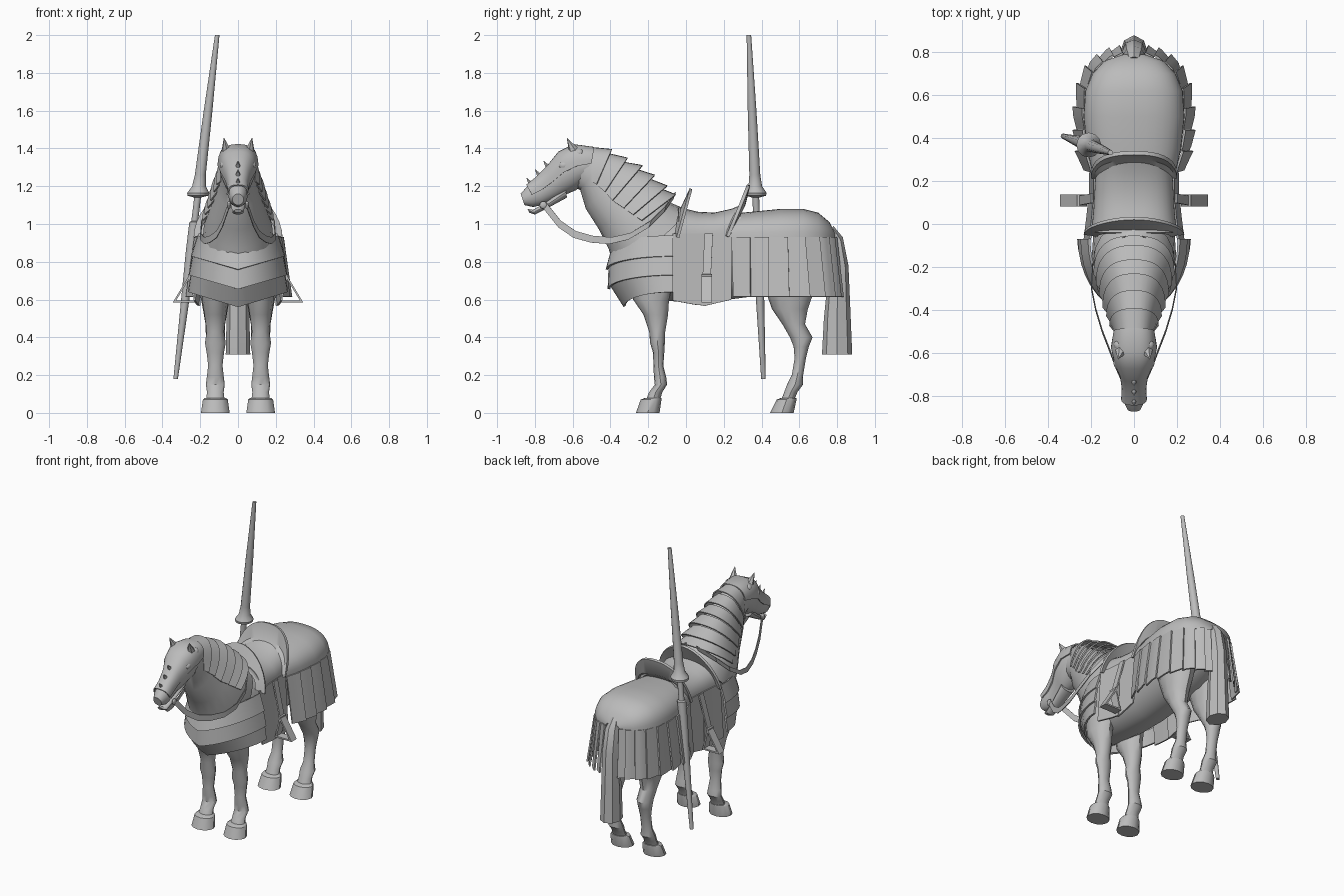
import bpy
import bmesh
from math import sin, cos, pi
from mathutils import Vector

if "Cube" in bpy.data.objects:
    bpy.data.objects.remove(bpy.data.objects["Cube"], do_unlink=True)

grey = bpy.data.materials.new("plain_grey")
grey.use_nodes = True
grey.diffuse_color = (0.5, 0.5, 0.5, 1)
grey.node_tree.nodes["Principled BSDF"].inputs["Base Color"].default_value = (0.5, 0.5, 0.5, 1)
made = []


def finish(name, bm):
    """Turn a bmesh into a named, coloured object."""
    bmesh.ops.recalc_face_normals(bm, faces=bm.faces)
    mesh = bpy.data.meshes.new(name)
    bm.to_mesh(mesh)
    bm.free()
    obj = bpy.data.objects.new(name, mesh)
    bpy.context.collection.objects.link(obj)
    mesh.materials.append(grey)
    made.append(obj)


def skin(name, rows, closed=False, thick=0):
    """Join rows of points with quads; closed rows get end caps, open ones get thickness."""
    bm = bmesh.new()
    grid = [[bm.verts.new(p) for p in row] for row in rows]
    count = len(rows[0])
    for a, b in zip(grid, grid[1:]):
        for i in range(count if closed else count - 1):
            j = (i + 1) % count
            bm.faces.new((a[i], a[j], b[j], b[i]))
    if closed:
        bm.faces.new(grid[0])
        bm.faces.new(grid[-1])
    bmesh.ops.recalc_face_normals(bm, faces=bm.faces)
    if thick:
        bmesh.ops.solidify(bm, geom=bm.faces[:], thickness=thick)
    finish(name, bm)


def ring(y1, z1, y2, z2, half, x=0, sides=20):
    """Ellipse through two points on the middle plane, with a half width in x."""
    a, b = Vector((x, y1, z1)), Vector((x, y2, z2))
    mid, arm = (a + b) / 2, (a - b) / 2
    angles = [2 * pi * i / sides for i in range(sides)]
    return [mid + arm * sin(t) + Vector((half * cos(t), 0, 0)) for t in angles]


def arch(base_y, base_z, top_y, top_z, half, grow=1, power=0.8, pointed=False, steps=18):
    """Half ellipse from a base line over the top point; pointed gives a straight V in height."""
    row = []
    for i in range(steps + 1):
        c, s = cos(pi * i / steps), sin(pi * i / steps)
        wide, far = abs(c) ** power, abs(s) ** power
        high = 1 - wide if pointed else far
        x = half * wide * (1 if c > 0 else -1)
        row.append(Vector((x * grow, base_y + (top_y - base_y) * far * grow,
                           base_z + (top_z - base_z) * high * grow)))
    return row


def ribbon(name, path, across, thick):
    across = Vector(across)
    path = [Vector(p) for p in path]
    skin(name, [[p - across for p in path], [p + across for p in path]], thick=thick)


def along(path, t):
    """Point at fraction t of an evenly counted polyline."""
    f = min(max(t, 0), 1) * (len(path) - 1)
    i = min(int(f), len(path) - 2)
    return Vector(path[i]).lerp(Vector(path[i + 1]), f - i)


def hanging_panels(name, top, hem, count, side, step):
    """Overlapping plates that hang from one edge and flare to another."""
    for k in range(count):
        rows = [[], []]
        for j in range(4):
            t = (k + j / 3 * 1.08) / count
            a, b = along(top, t), along(hem, t)
            out = Vector((b.x - a.x, b.y - a.y, 0)).normalized() * step * j / 3
            for row, p in zip(rows, (a + out / 2, b + out)):
                row.append((side * p.x, p.y, p.z))
        skin(f"{name}_{k + 1}", rows, thick=0.01)


def spike(name, base, tip, radius, sides=6):
    base, tip = Vector(base), Vector(tip)
    turn = (tip - base).to_track_quat('Z', 'Y')
    rows = []
    for p, r in ((base, radius), (tip, radius * 0.05)):
        angles = [2 * pi * i / sides for i in range(sides)]
        rows.append([p + turn @ Vector((r * cos(t), r * sin(t), 0)) for t in angles])
    skin(name, rows, closed=True)


def ball(name, place, size):
    bm = bmesh.new()
    bmesh.ops.create_uvsphere(bm, u_segments=12, v_segments=8, radius=1)
    for v in bm.verts:
        v.co = Vector(v.co[i] * size[i] + place[i] for i in range(3))
    finish(name, bm)


# Horse body: torso, neck, head, jaw and tail
torso = [(.78, .93, .76, .85, .05), (.74, 1.02, .72, .72, .15), (.6, 1.06, .58, .64, .2),
         (.4, 1.04, .38, .62, .195), (.15, 1, .15, .59, .185), (-.05, 1.03, -.05, .59, .19),
         (-.2, 1.05, -.2, .6, .2), (-.3, .98, -.32, .62, .17), (-.38, .85, -.39, .7, .08)]
neck = [(.02, 1.07, -.36, .7, .19), (-.1, 1.12, -.41, .87, .18), (-.2, 1.2, -.46, .97, .145),
        (-.32, 1.29, -.53, 1.08, .11), (-.42, 1.36, -.56, 1.18, .09), (-.52, 1.4, -.6, 1.2, .085)]
head = [(-.48, 1.4, -.54, 1.22, .085), (-.59, 1.415, -.58, 1.18, .098), (-.67, 1.375, -.65, 1.15, .082),
        (-.73, 1.3, -.7, 1.13, .056), (-.79, 1.24, -.76, 1.1, .047), (-.84, 1.2, -.81, 1.09, .05),
        (-.875, 1.16, -.855, 1.1, .03)]
jaw = [(-.64, 1.2, -.63, 1.14, .05), (-.75, 1.11, -.74, 1.08, .036), (-.81, 1.075, -.8, 1.05, .03),
       (-.84, 1.08, -.83, 1.06, .02)]
tail = [(.74, .93, .78, .99, .03), (.75, .84, .83, .93, .05), (.75, .7, .86, .78, .055),
        (.73, .5, .87, .55, .06), (.72, .31, .88, .31, .065)]
for name, table in (("torso", torso), ("neck", neck), ("head", head), ("jaw", jaw)):
    skin(name, [ring(*row) for row in table], closed=True)
skin("tail", [ring(*row, sides=8) for row in tail], closed=True)

# Face plate over the top of the head, with a row of spikes
skin("face_plate", [arch((a + c) / 2 + .01, (b + d) / 2 + .01, a - .006, b + .008, w + .01)
                    for a, b, c, d, w in head[:6]], thick=0.008)
for k in range(3):
    y, z = -.73 - .045 * k, 1.3 - .045 * k
    spike(f"face_spike_{k + 1}", (0, y, z), (0, y - .025, z + .035), .016)

# Legs as (height, front, back, half width)
front_leg = [(.75, -.32, -.06, .07), (.6, -.28, -.09, .07), (.52, -.225, -.095, .058), (.43, -.195, -.11, .046),
             (.37, -.19, -.112, .055), (.32, -.175, -.115, .046), (.25, -.172, -.12, .038),
             (.19, -.17, -.105, .045), (.15, -.165, -.1, .05), (.11, -.195, -.125, .044), (.06, -.215, -.14, .05)]
hind_leg = [(.8, .38, .72, .1), (.65, .42, .68, .085), (.55, .455, .645, .066), (.47, .51, .63, .052),
            (.4, .55, .67, .05), (.35, .57, .65, .045), (.29, .575, .635, .036), (.2, .56, .62, .036),
            (.15, .535, .62, .05), (.11, .52, .59, .044), (.06, .5, .57, .05)]
front_hoof = [(.08, -.215, -.13, .055), (.07, -.24, -.13, .066), (0, -.265, -.14, .076)]
hind_hoof = [(.08, .505, .585, .055), (.07, .48, .585, .066), (0, .445, .57, .076)]
parts = {"front_leg": front_leg, "hind_leg": hind_leg, "front_hoof": front_hoof, "hind_hoof": hind_hoof}

# Edges of the rump skirt, and of the cloth under the saddle
rim = [(.2, .24), (.225, .36), (.235, .5), (.225, .62), (.18, .72), (.11, .775), (.05, .79)]
hem = [(.235, .25), (.26, .36), (.27, .5), (.255, .64), (.205, .745), (.125, .8), (.06, .815)]
rim = [(x, y, .93) for x, y in rim]
hem = [(x, y, .615) for x, y in hem]
cloth_top = [(.21, -.07, .95), (.19, .08, .95), (.185, .24, .95)]
cloth_hem = [(.235, -.07, .595), (.21, .09, .565), (.205, .24, .6)]

for side, label in ((1, "left"), (-1, "right")):
    for name, table in parts.items():
        skin(f"{label}_{name}", [ring(f, z, b, z, w, side * .12, 12) for z, f, b, w in table], closed=True)
    hanging_panels(f"{label}_rump_panel", rim, hem, 8, side, .022)
    hanging_panels(f"{label}_saddle_panel", cloth_top, cloth_hem, 2, side, .006)

    # Ears, eyes and bit
    spike(f"{label}_ear", (side * .06, -.59, 1.38), (side * .074, -.63, 1.455), .03)
    ball(f"{label}_eye", (side * .078, -.645, 1.31), (.018, .03, .022))
    ball(f"{label}_ear_guard", (side * .07, -.565, 1.375), (.025, .026, .024))
    ball(f"{label}_bit", (side * .048, -.755, 1.1), (.01, .02, .02))

    # Rein from the bit back to the withers
    rein = [(.05, -.75, 1.1), (.085, -.67, 1.0), (.115, -.59, .945), (.15, -.5, .92), (.18, -.4, .912),
            (.2, -.3, .935), (.195, -.19, 1.0), (.15, -.11, 1.08), (.04, -.06, 1.15)]
    ribbon(f"{label}_rein", [(side * x, y, z) for x, y, z in rein], (0, .006, .018), .004)

    # Stirrup strap and triangular stirrup
    ribbon(f"{label}_stirrup_strap", [(side * .2, .12, .95), (side * .255, .11, .73)], (0, .022, 0), .01)
    frame = [(.255, .735), (.345, .585), (.22, .585), (.255, .735)]
    ribbon(f"{label}_stirrup", [(side * x, .11, z) for x, z in frame], (0, .028, 0), .01)

# Neck plates, each flaring over the next
edges = [(-.5, 1.225, -.5, 1.415, .098), (-.475, 1.21, -.4, 1.38, .105), (-.43, 1.17, -.32, 1.335, .118),
         (-.39, 1.125, -.245, 1.295, .134), (-.33, 1.085, -.18, 1.245, .148),
         (-.28, 1.05, -.115, 1.19, .162), (-.235, 1.02, -.07, 1.145, .172)]
for k, (a, b) in enumerate(zip(edges, edges[1:])):
    skin(f"neck_plate_{k + 1}", [arch(*a, grow=.96), arch(*b, grow=1.1)], thick=0.008)

# Chest bands, dipping to a point in the middle
bands = [((-.07, .94, -.395, .87, .215), (-.07, .83, -.425, .76, .25)),
         ((-.07, .84, -.41, .78, .24), (-.07, .73, -.415, .655, .262)),
         ((-.07, .74, -.4, .67, .25), (-.07, .64, -.33, .56, .265))]
for k, pair in enumerate(bands):
    skin(f"chest_band_{k + 1}", [arch(*row, power=1, pointed=True) for row in pair], thick=0.012)

# Domed rump plate
dome = [(.24, 1.055, .195), (.35, 1.065, .22), (.5, 1.08, .236), (.62, 1.08, .228), (.7, 1.06, .195),
        (.76, 1.01, .14), (.79, .95, .05)]
skin("rump_plate", [arch(y, .92, y, z, w, power=.8) for y, z, w in dome], thick=0.01)

# Saddle seat with raised front and back plates
seat = [(-.04, 1.09, .2), (.06, 1.065, .19), (.15, 1.06, .185), (.24, 1.08, .18), (.29, 1.1, .17)]
skin("saddle_seat", [arch(y, .93, y, z, w) for y, z, w in seat], thick=0.015)
skin("saddle_front", [arch(-.06, .95, -.04, 1.06, .17), arch(-.05, .93, .02, 1.19, .235, power=1.1)],
     thick=0.015)
skin("saddle_back", [arch(.215, .93, .25, 1.04, .165), arch(.225, .93, .315, 1.1, .185),
                     arch(.23, .93, .34, 1.205, .2)], thick=0.018)

# Leaning lance as (height, radius)
foot, tip = Vector((-.33, .41, .18)), Vector((-.11, .333, 2))
lance = [(.18, .012), (.6, .022), (.86, .028), (1.01, .028), (1.015, .018), (1.14, .018), (1.15, .055),
         (1.165, .058), (1.2, .036), (1.26, .029), (1.6, .023), (2, .012)]
rows = []
for z, r in lance:
    p = foot.lerp(tip, (z - foot.z) / (tip.z - foot.z))
    rows.append(ring(p.y - r, z, p.y + r, z, r, p.x, 12))
skin("lance", rows, closed=True)

# Smooth shading with sharp edges kept
bpy.ops.object.select_all(action='DESELECT')
for obj in made:
    obj.select_set(True)
bpy.context.view_layer.objects.active = made[0]
bpy.ops.object.shade_smooth_by_angle(angle=0.6)
